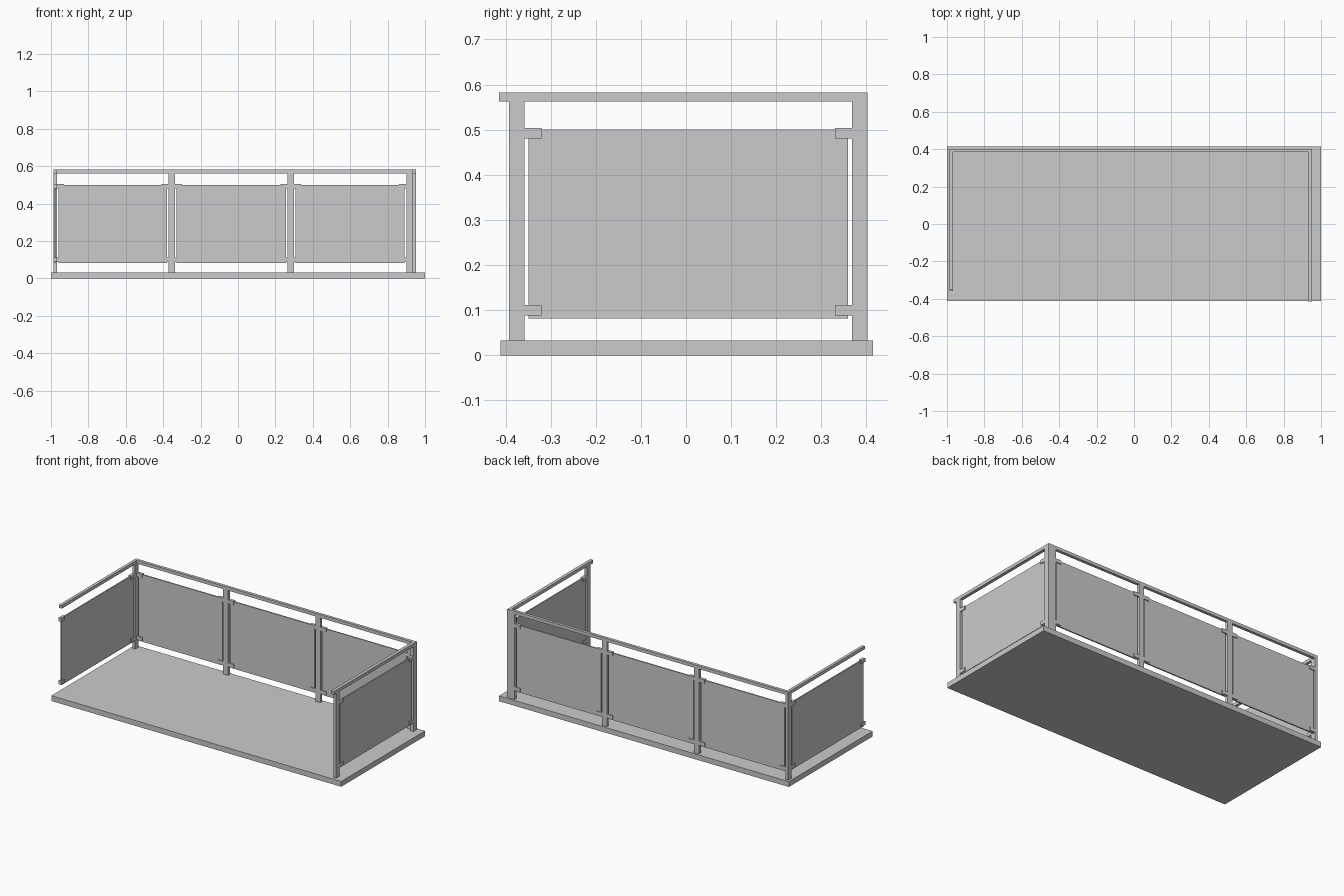
import bpy, bmesh
from mathutils import Vector

if "Cube" in bpy.data.objects:
    bpy.data.objects.remove(bpy.data.objects["Cube"])


def box(name, x, y, z):
    """Axis-aligned box from (min, max) ranges."""
    bm = bmesh.new()
    bmesh.ops.create_cube(bm, size=1)
    size = Vector((x[1] - x[0], y[1] - y[0], z[1] - z[0]))
    mid = Vector((x[0] + x[1], y[0] + y[1], z[0] + z[1])) / 2
    bmesh.ops.scale(bm, vec=size, verts=bm.verts)
    bmesh.ops.translate(bm, vec=mid, verts=bm.verts)
    mesh = bpy.data.meshes.new(name)
    bm.to_mesh(mesh)
    bm.free()
    obj = bpy.data.objects.new(name, mesh)
    bpy.context.collection.objects.link(obj)
    return obj


SLAB_TOP, RAIL_LOW, RAIL_TOP = 0.033, 0.562, 0.582
THICK, POST, CLAMP, GAP, GLASS = 0.018, 0.034, 0.038, 0.009, 0.008
PANEL_Z = (0.082, 0.5)
CLAMP_Z = ((0.088, 0.111), (0.481, 0.504))


def along(name, axis, run, across, z):
    """Box running along x or y, with its cross range on the other axis."""
    if axis == 'x':
        box(name, run, across, z)
    else:
        box(name, across, run, z)


def post(name, axis, start, across):
    along(name, axis, (start, start + POST), across, (SLAB_TOP, RAIL_LOW))


def bay(name, axis, a, b, across):
    """Infill panel between two post faces, with four clamps."""
    mid = sum(across) / 2
    along(name + "_panel", axis, (a + GAP, b - GAP),
          (mid - GLASS / 2, mid + GLASS / 2), PANEL_Z)
    for z in CLAMP_Z:
        along(name + "_clamp", axis, (a, a + CLAMP), across, z)
        along(name + "_clamp", axis, (b - CLAMP, b), across, z)


# Floor slab
box("floor_slab", (-1, 1), (-0.411, 0.4145), (0, SLAB_TOP))

back = (0.402 - THICK, 0.402)
left = (-0.986, -0.986 + THICK)
right = (0.952 - THICK, 0.952)

# Back side: posts and three bays
back_posts = (-0.371, 0.265, 0.9)
start = left[1]
for p in back_posts:
    post("back_post", 'x', p, back)
    bay("back", 'x', start, p, back)
    start = p + POST

# Short sides: the left one has no front post
for name, across in (("left", left), ("right", right)):
    post(name + "_rear_post", 'y', 0.368, across)
    bay(name, 'y', -0.358, 0.368, across)
post("right_front_post", 'y', -0.392, right)

# Handrails
rail_z = (RAIL_LOW, RAIL_TOP)
box("back_handrail", (left[0], right[1]), back, rail_z)
box("left_handrail", left, (-0.353, back[0]), rail_z)
box("right_handrail", (right[0] - 0.002, right[1]), (-0.4145, back[0]), rail_z)
